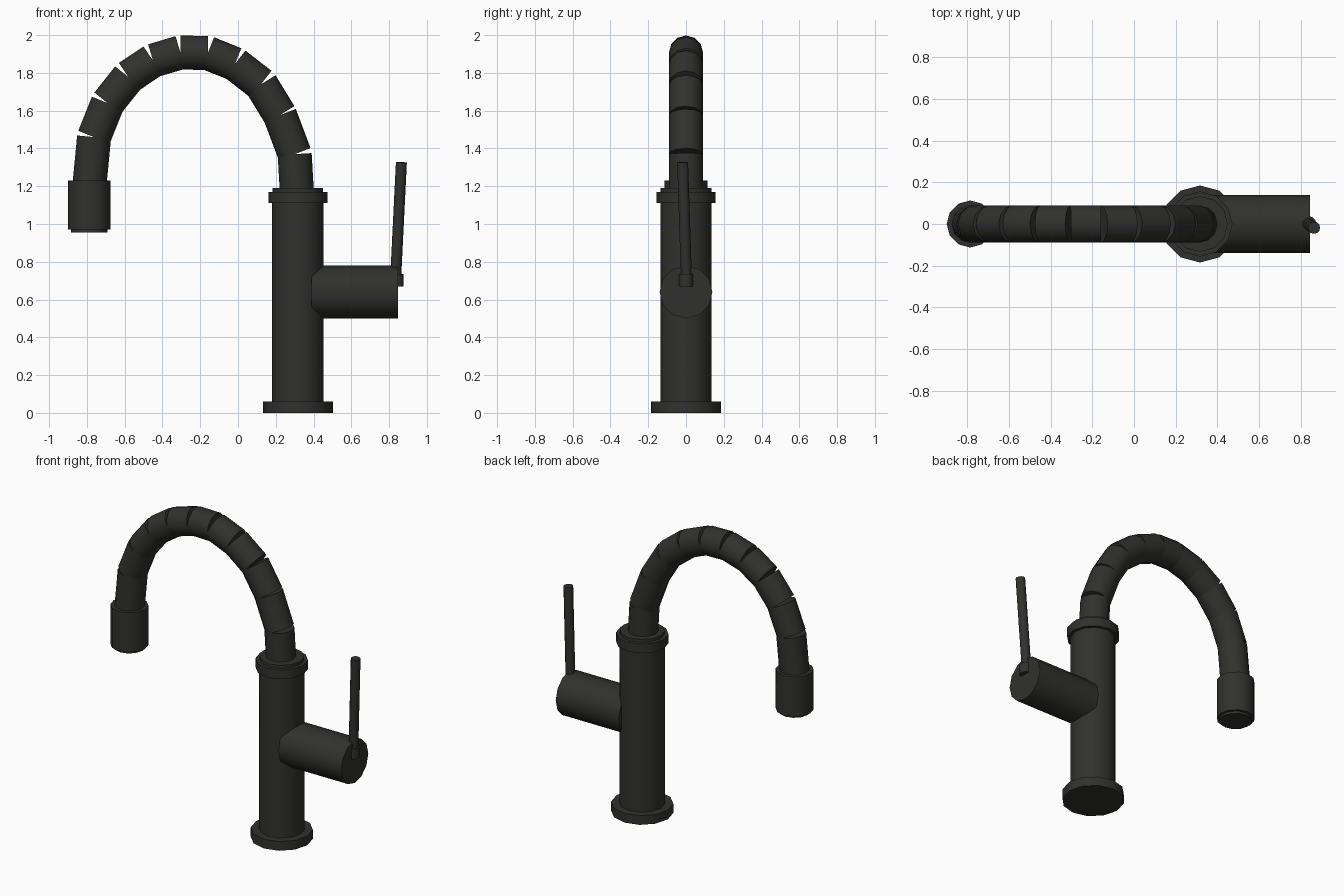
import bpy, math
from mathutils import Vector

if "Cube" in bpy.data.objects:
    bpy.data.objects.remove(bpy.data.objects["Cube"])

mat = bpy.data.materials.new("dark_metal")
mat.diffuse_color = (0.03, 0.03, 0.027, 1)
mat.use_nodes = True
mat.node_tree.nodes["Principled BSDF"].inputs["Base Color"].default_value = mat.diffuse_color


def tube(name, a, b, r, sides=12):
    """Capped cylinder from point a to point b."""
    a, b = Vector(a), Vector(b)
    d = b - a
    bpy.ops.mesh.primitive_cylinder_add(vertices=sides, radius=r, depth=d.length,
                                        location=(a + b) / 2)
    ob = bpy.context.object
    ob.name = name
    # tilt first in the xz plane, then sideways, so rings stay aligned in y
    ob.rotation_euler = (math.asin(-d.y / d.length), math.atan2(d.x, d.z), 0)
    ob.data.materials.append(mat)
    bpy.ops.object.shade_smooth_by_angle(angle=math.radians(40))
    return ob


# Upright column with foot and collar
cx = 0.317
for name, z0, z1, r in [("base_plate", 0, 0.06, 0.185),
                        ("column", 0.06, 1.11, 0.136),
                        ("collar", 1.11, 1.17, 0.156),
                        ("collar_ring", 1.17, 1.19, 0.134)]:
    tube(name, (cx, 0, z0), (cx, 0, z1), r)

# Side valve with lever
tube("valve_body", (0.39, 0, 0.64), (0.846, 0, 0.64), 0.14)
tube("lever_socket", (0.838, 0, 0.67), (0.838, 0, 0.735), 0.038)
tube("lever", (0.835, 0.002, 0.72), (0.865, -0.018, 1.327), 0.029)

# Curved spout made of straight links meeting on the centre line
path = [(0.311, 1.18), (0.30, 1.37), (0.222, 1.577), (0.122, 1.74),
        (-0.016, 1.847), (-0.16, 1.905), (-0.305, 1.908), (-0.45, 1.865),
        (-0.58, 1.778), (-0.69, 1.64), (-0.762, 1.46), (-0.785, 1.22)]
for i, (p, q) in enumerate(zip(path, path[1:])):
    tube(f"spout_link_{i + 1}", (p[0], 0, p[1]), (q[0], 0, q[1]), 0.09)

# Spray head
tube("spray_head", (-0.787, 0, 0.97), (-0.787, 0, 1.23), 0.113)
tube("spray_nozzle", (-0.787, 0, 0.955), (-0.787, 0, 0.97), 0.096)
